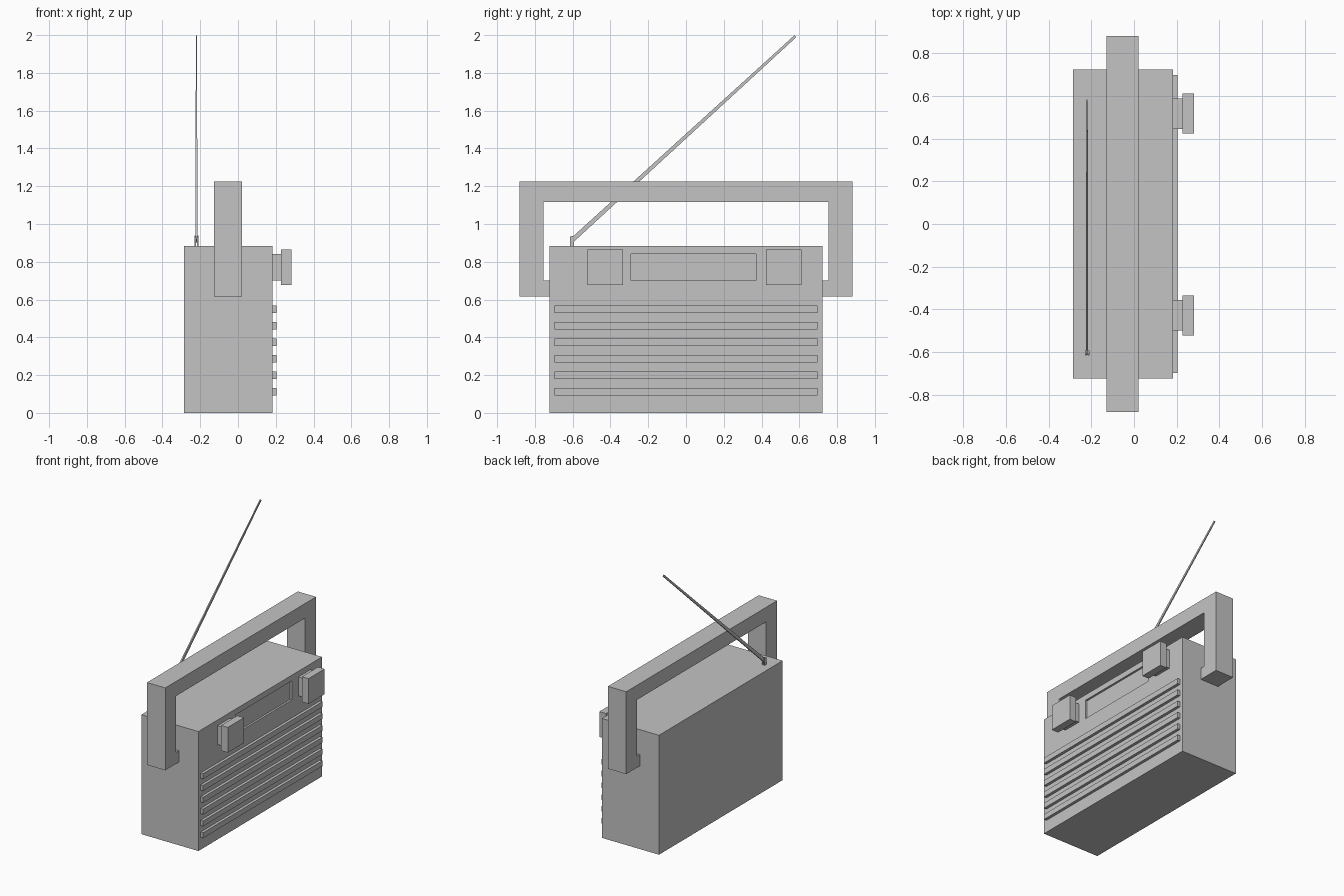
import bpy, bmesh
from mathutils import Vector

if "Cube" in bpy.data.objects:
    bpy.data.objects.remove(bpy.data.objects["Cube"])

grey = bpy.data.materials.new("plain_grey")
grey.diffuse_color = (0.55, 0.55, 0.55, 1)
grey.use_nodes = True
grey.node_tree.nodes["Principled BSDF"].inputs["Base Color"].default_value = grey.diffuse_color


def finish(name, bm):
    bmesh.ops.recalc_face_normals(bm, faces=bm.faces)
    mesh = bpy.data.meshes.new(name)
    bm.to_mesh(mesh)
    bm.free()
    mesh.materials.append(grey)
    obj = bpy.data.objects.new(name, mesh)
    bpy.context.collection.objects.link(obj)
    return obj


def box(name, x, y, z):
    """Box from (min, max) ranges on each axis."""
    bm = bmesh.new()
    bmesh.ops.create_cube(bm, size=1)
    for v in bm.verts:
        v.co = [(r[0] + r[1]) / 2 + c * (r[1] - r[0]) for c, r in zip(v.co, (x, y, z))]
    return finish(name, bm)


def prism(name, profile, x0, x1):
    """Extrude a (y, z) outline along x."""
    bm = bmesh.new()
    face = bm.faces.new([bm.verts.new((x0, y, z)) for y, z in profile])
    ext = bmesh.ops.extrude_face_region(bm, geom=[face])
    for v in ext["geom"]:
        if isinstance(v, bmesh.types.BMVert):
            v.co.x = x1
    return finish(name, bm)


FRONT = 0.182

# Cabinet with a shallow recessed tuning window
cabinet = box("cabinet", (-0.285, FRONT), (-0.723, 0.723), (0, 0.884))
cutter = box("window_cutter", (FRONT - 0.015, 0.3), (-0.29, 0.37), (0.70, 0.842))
cutter.hide_render = True
mod = cabinet.modifiers.new("window", 'BOOLEAN')
mod.operation = 'DIFFERENCE'
mod.solver = 'EXACT'
mod.object = cutter
bpy.context.view_layer.objects.active = cabinet
bpy.ops.object.modifier_apply(modifier=mod.name)
bpy.data.objects.remove(cutter)

# Speaker grille bars
for i in range(6):
    z = 0.111 + i * 0.0874
    box(f"grille_bar_{i + 1}", (FRONT - 0.005, 0.203), (-0.697, 0.697), (z - 0.02, z + 0.02))

# Square knobs on smaller necks
for side, y in (("left", -0.428), ("right", 0.517)):
    box(f"knob_neck_{side}", (FRONT - 0.005, 0.228), (y - 0.071, y + 0.071), (0.702, 0.842))
    box(f"knob_{side}", (0.227, 0.282), (y - 0.094, y + 0.094), (0.678, 0.865))

# Carrying handle with inward feet that meet the cabinet sides
half = [(0.882, 1.225), (0.882, 0.615), (0.72, 0.615), (0.72, 0.70), (0.755, 0.70), (0.755, 1.117)]
prism("handle", half + [(-y, z) for y, z in reversed(half)], -0.128, 0.022)

# Aerial mount: two small prongs
for side, x in (("back", -0.23), ("front", -0.2165)):
    prism(f"aerial_mount_{side}", [(-0.615, 0.88), (-0.592, 0.88), (-0.592, 0.938), (-0.615, 0.934)],
          x, x + 0.0075)

# Tapered flat aerial rod
bm = bmesh.new()
start, end = Vector((-0.22, -0.606, 0.911)), Vector((-0.22, 0.579, 1.994))
d = (end - start).normalized()
n = Vector((0, -d.z, d.y))
rings = []
for p, wide, thick in ((start, 0.012, 0.0055), (end, 0.007, 0.003)):
    rings.append([bm.verts.new(p + n * a * wide + Vector((b * thick, 0, 0)))
                  for a, b in ((-1, -1), (1, -1), (1, 1), (-1, 1))])
for ring in rings:
    bm.faces.new(ring)
for i in range(4):
    j = (i + 1) % 4
    bm.faces.new((rings[0][i], rings[0][j], rings[1][j], rings[1][i]))
finish("aerial_rod", bm)
